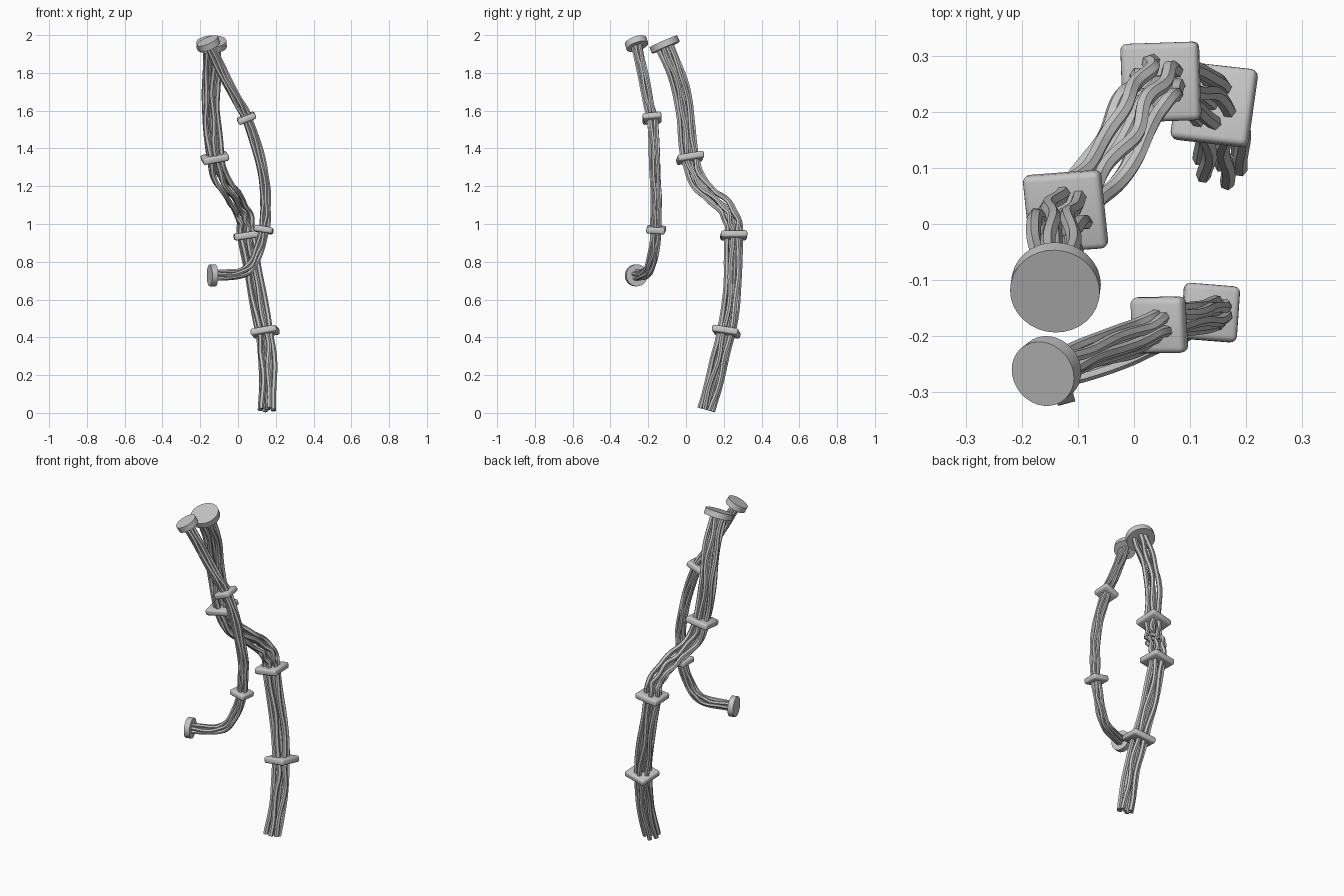
import bpy
import bmesh
import math
from mathutils import Vector, Matrix

if "Cube" in bpy.data.objects:
    bpy.data.objects.remove(bpy.data.objects["Cube"], do_unlink=True)


def material(name, value):
    m = bpy.data.materials.new(name)
    m.use_nodes = True
    color = (value, value, value, 1)
    m.diffuse_color = color
    m.node_tree.nodes["Principled BSDF"].inputs["Base Color"].default_value = color
    return m


GREY = material("light grey", 0.56)


def spline(points, steps=10):
    """Smooth path through the points."""
    p = [Vector(q) for q in points]
    p = [2 * p[0] - p[1]] + p + [2 * p[-1] - p[-2]]
    out = []
    for a, b, c, d in zip(p, p[1:], p[2:], p[3:]):
        for i in range(steps):
            t = i / steps
            out.append(0.5 * (2 * b + (c - a) * t + (2 * a - 5 * b + 4 * c - d) * t ** 2
                              + (3 * b - a - 3 * c + d) * t ** 3))
    return out + [p[-2]]


def tangent(path, i):
    return (path[min(i + 1, len(path) - 1)] - path[max(i - 1, 0)]).normalized()


def make_bundle(name, path, ring, radius):
    """Six faceted cables around a core, swaying slightly along the path."""
    curve = bpy.data.curves.new(name, "CURVE")
    curve.dimensions = "3D"
    curve.bevel_depth = radius
    curve.bevel_resolution = 1
    curve.use_fill_caps = True
    for k in range(7):
        side = Vector((1, 0, 0))
        s = curve.splines.new("POLY")
        s.points.add(len(path) - 1)
        for i, c in enumerate(path):
            t = tangent(path, i)
            side = (side - t * side.dot(t)).normalized()
            angle = k * math.pi / 3 + 0.3 + 0.16 * math.sin(i * 0.45 + k * 2)
            reach = ring * (0.95 + 0.08 * math.sin(i * 0.3 + k)) if k < 6 else 0
            offset = side * math.cos(angle) + t.cross(side) * math.sin(angle)
            s.points[i].co = (*(c + offset * reach), 1)
        s.use_smooth = False
    ob = bpy.data.objects.new(name, curve)
    bpy.context.collection.objects.link(ob)
    curve.materials.append(GREY)
    bpy.ops.object.select_all(action="DESELECT")
    ob.select_set(True)
    bpy.context.view_layer.objects.active = ob
    bpy.ops.object.convert(target="MESH")
    bpy.ops.object.shade_smooth_by_angle(angle=math.radians(30))


def add_part(name, bm, centre, normal, yaw=0):
    """Place a flat part square to the given normal."""
    n = normal.normalized()
    x = Vector((math.cos(yaw), math.sin(yaw), 0))
    if abs(n.x) > 0.8:
        x = Vector((0, 0, 1))
    x = (x - n * x.dot(n)).normalized()
    y = n.cross(x)
    m = Matrix((x, y, n)).transposed().to_4x4()
    m.translation = centre
    mesh = bpy.data.meshes.new(name)
    bm.to_mesh(mesh)
    bm.free()
    mesh.materials.append(GREY)
    ob = bpy.data.objects.new(name, mesh)
    ob.matrix_world = m
    bpy.context.collection.objects.link(ob)


def make_disc(name, centre, normal, radius, depth):
    bm = bmesh.new()
    bmesh.ops.create_cone(bm, cap_ends=True, segments=32, radius1=radius,
                          radius2=radius, depth=depth)
    for f in bm.faces:
        f.smooth = len(f.verts) == 4
    for e in bm.edges:
        e.smooth = all(f.smooth for f in e.link_faces)
    add_part(name, bm, centre, normal)


def make_clamp(name, path, centre, size, depth, yaw):
    bm = bmesh.new()
    bmesh.ops.create_cube(bm, size=1)
    bmesh.ops.scale(bm, vec=(size, size, depth), verts=bm.verts)
    bmesh.ops.bevel(bm, geom=bm.edges[:], offset=0.011, segments=3, profile=0.5,
                    affect="EDGES")
    for f in bm.faces:
        f.smooth = True
    c = Vector(centre)
    i = min(range(len(path)), key=lambda k: (path[k] - c).length)
    t = tangent(path, i)
    add_part(name, bm, c, t if t.z > 0 else -t, math.radians(yaw))


# Rear thick bundle
rear = spline([(-0.14, -0.113, 1.95), (-0.14, -0.045, 1.77), (-0.14, 0.0, 1.56),
               (-0.12, 0.02, 1.35), (-0.085, 0.06, 1.235), (-0.025, 0.14, 1.145),
               (0.012, 0.212, 1.085), (0.037, 0.243, 1.02), (0.048, 0.253, 0.94),
               (0.09, 0.247, 0.68), (0.141, 0.212, 0.43), (0.156, 0.17, 0.245),
               (0.156, 0.105, 0.017)])
make_bundle("rear_cables", rear, 0.039, 0.0135)
make_disc("rear_top_disc", rear[0], Vector((-0.06, -0.4, 0.92)), 0.08, 0.035)
make_clamp("rear_upper_clamp", rear, (-0.122, 0.022, 1.35), 0.14, 0.036, 6)
make_clamp("rear_middle_clamp", rear, (0.048, 0.253, 0.94), 0.14, 0.036, 2)
make_clamp("rear_lower_clamp", rear, (0.143, 0.213, 0.43), 0.14, 0.036, -8)

# Front thin bundle
front = spline([(-0.156, -0.262, 1.955), (-0.09, -0.235, 1.82), (0.0, -0.2, 1.65),
                (0.047, -0.18, 1.56), (0.112, -0.167, 1.37), (0.143, -0.16, 1.185),
                (0.147, -0.158, 1.08), (0.137, -0.16, 0.97), (0.11, -0.17, 0.86),
                (0.065, -0.19, 0.775), (0.0, -0.22, 0.735), (-0.135, -0.264, 0.728)])
make_bundle("front_cables", front, 0.021, 0.0105)
make_disc("front_top_disc", front[0], Vector((-0.38, -0.3, 0.87)), 0.06, 0.034)
make_disc("front_end_disc", front[-1], Vector((-0.97, -0.26, 0)), 0.058, 0.032)
make_clamp("front_upper_clamp", front, (0.045, -0.18, 1.56), 0.1, 0.034, 3)
make_clamp("front_lower_clamp", front, (0.136, -0.158, 0.97), 0.1, 0.034, -4)
